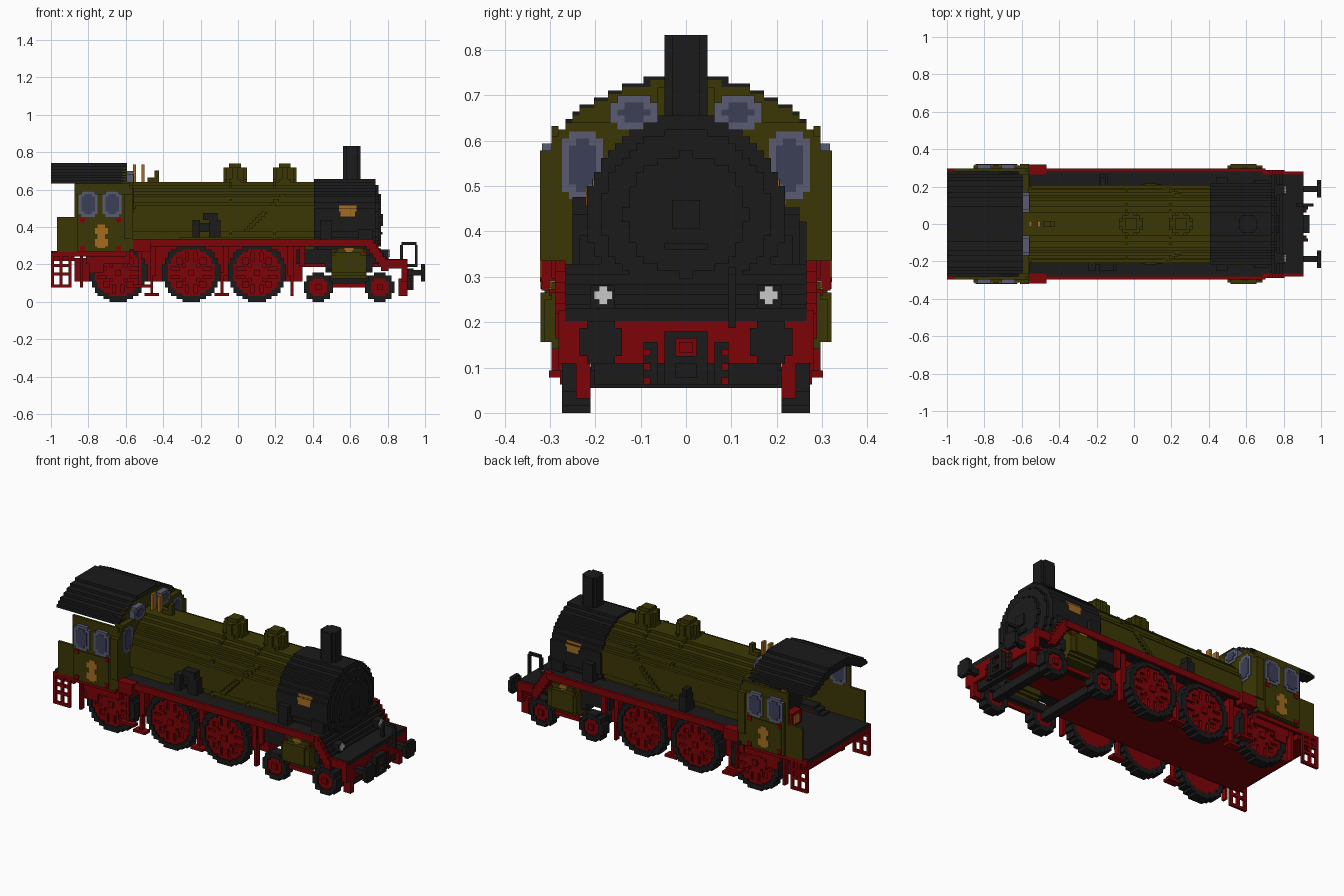
import bpy, bmesh, math

UNIT = 1 / 64  # one block; all measures below are in blocks

if "Cube" in bpy.data.objects:
    bpy.data.objects.remove(bpy.data.objects["Cube"])


def paint(name, red, green, blue):
    mat = bpy.data.materials.new(name)
    mat.use_nodes = True
    mat.diffuse_color = (red, green, blue, 1)
    mat.node_tree.nodes["Principled BSDF"].inputs["Base Color"].default_value = (red, green, blue, 1)
    return mat


olive = paint("olive green", .043, .039, .0015)
black = paint("soot black", .011, .011, .011)
red = paint("frame red", .2, .001, .002)
gold = paint("brass", .37, .15, .014)
frame_lilac = paint("window frame", .1, .105, .165)
glass = paint("window glass", .045, .05, .095)
white = paint("lamp white", .58, .58, .58)


def part(name, mat, boxes, mirror=False):
    """Object made of boxes given as x, y and z ranges; mirror repeats them across y."""
    bm = bmesh.new()
    for sign in ((1, -1) if mirror else (1,)):
        for x0, x1, y0, y1, z0, z1 in boxes:
            made = bmesh.ops.create_cube(bm, size=1)["verts"]
            for v in made:
                v.co.x = (x1 if v.co.x > 0 else x0) * UNIT
                v.co.y = (y1 if v.co.y > 0 else y0) * sign * UNIT
                v.co.z = (z1 if v.co.z > 0 else z0) * UNIT
    bmesh.ops.recalc_face_normals(bm, faces=bm.faces)
    mesh = bpy.data.meshes.new(name)
    bm.to_mesh(mesh)
    bm.free()
    mesh.materials.append(mat)
    obj = bpy.data.objects.new(name, mesh)
    bpy.context.collection.objects.link(obj)


def slab(axis, near, far, centre, reach, test):
    """Boxes filling every block row of a flat shape, extruded along an axis."""
    boxes = []
    for j in range(-reach, reach):
        start = None
        for i in range(-reach, reach + 1):
            inside = i < reach and test(i + .5, j + .5)
            if inside and start is None:
                start = i
            if not inside and start is not None:
                u = (centre[0] + start, centre[0] + i)
                w = (centre[1] + j, centre[1] + j + 1)
                depth = (near, far)
                boxes.append({"x": depth + u + w, "y": u + depth + w, "z": u + w + depth}[axis])
                start = None
    return boxes


def disc(axis, near, far, centre, radius, hole=0):
    return slab(axis, near, far, centre, math.ceil(radius), lambda u, w: hole <= math.hypot(u, w) < radius)


def spokes(count, radius):
    def test(u, w):
        d, step = math.hypot(u, w), 2 * math.pi / count
        off = (math.atan2(w, u) + step / 2) % step - step / 2
        return d < radius and (d < 2.5 or d > radius - 1.2 or abs(d * math.sin(off)) < .75)
    return test


# Boiler, smokebox and chimney
AXLE_Z = 28
part("boiler", olive, disc("x", -40, 26, (0, AXLE_Z), 13))
part("boiler_bands", olive, disc("x", -3, -2, (0, AXLE_Z), 13.4) + disc("x", 12, 13, (0, AXLE_Z), 13.4))
part("firebox_sides", olive, [(-38, -20, -12, 12, 18, 30)])
part("smokebox", black, disc("x", 26, 47, (0, AXLE_Z), 14))
part("smokebox_door", black, disc("x", 47, 48, (0, AXLE_Z), 12) + disc("x", 48, 49, (0, AXLE_Z), 8.6)
     + disc("x", 49, 49.6, (0, AXLE_Z), 2.3) + [(49, 49.5, -3, 3, 23, 24)])
part("smokebox_saddle", black, [(27, 47, -12, 12, 14, 22)])
part("chimney", black, disc("z", 40, 53.3, (39, 0), 3))
part("nameplates", gold, [(34.5, 40.5, 13, 14.1, 31, 32), (34.5, 40.5, 12, 13.2, 32, 33),
                          (35, 40, 13, 14.1, 29.3, 31)], True)

# Domes, whistles and fittings on the boiler
for name, x in (("rear_dome", -1), ("front_dome", 16)):
    part(name, olive, disc("z", 39, 42, (x, 0), 4.3) + disc("z", 42, 46, (x, 0), 3.8) + disc("z", 46, 47.4, (x, 0), 2.3))
part("whistles", gold, [(x, x + 1, -1, 1, 40, 47) for x in (-35.9, -33)])
part("safety_valve", olive, [(-31, -27, -1, 1, 40, 42.5), (-28.5, -27, -1, 1, 42, 45)])
part("right_air_pump", black, [(-10, -6, -16, -11, 22, 28), (-12, -7, -16, -11, 28, 30.5),
                               (-15.5, -13, -16, -11, 22, 28), (-14, -9, -14, -11, 24, 27)])
part("left_feed_pump", black, [(-12, -9, 12, 17, 21, 27), (-11.5, -9.5, 12, 16, 27, 29)])
part("boiler_pipes", olive, [(2 + i, 4 + i, 8, math.sqrt(13.9 ** 2 - (i - 3) ** 2), 24 + i, 25 + i) for i in range(13)]
     + [(-35, 26, 12.2, 13.3, 32, 33)], True)
part("smokebox_steps", black, [(28, 32, 12, 16, 21, 28), (41, 46, 12, 15, 21, 25)], True)

# Running boards, sloping front deck and main frame
part("running_board", black, [(-38, 46, -18, 18, 20, 21)])
part("running_board_edge", red, [(-38, 45, 18, 19, 19, 21.5), (-36, -30, 17, 20.4, 17.3, 21.5)], True)
part("front_deck", black, [(45 + i, 47 + i, -17, 17, 13, 21 - 1.4 * i) for i in range(5)]
     + [(50, 58, -17, 17, 13, 14.7)])
part("front_deck_edge", red, [(44 + i, 46.5 + i, 17, 18.5, 18 - 1.5 * i, 21.5 - 1.5 * i) for i in range(6)]
     + [(49, 58, 17, 18, 11.5, 14.5)], True)
part("main_frame", red, [(-56, 22, -13, 13, 7, 15), (-38, 22, -13, 13, 15, 20), (22, 57, -11, 11, 12, 14)])
part("frame_brackets", red, [(x, x + 2, 12, 16, 9, 20) for x in (-30, -5, 17)]
     + [(-52, -37, 16, 18, 13, 17), (-51, -46, 17.5, 18, 10, 13), (-54, -53, 16, 18, 5, 16)], True)
part("front_beam", red, [(56, 58, -18, 18, 7, 13)])
part("front_guard", black, [(55, 57, -13, 13, 4, 7)])

# Wheels: black tyre ring, red spoked centre over a red web
for label, x, radius, count in (("rear_driving", -41, 10, 12), ("middle_driving", -16, 10, 12),
                                ("front_driving", 6.5, 10, 12), ("rear_bogie", 27.5, 5, 8), ("front_bogie", 48.5, 5, 8)):
    rim = radius - 2
    spot = (x, radius)
    part(label + "_tyres", black, disc("y", 13.5, 17.5, spot, radius, rim), True)
    part(label + "_webs", red, disc("y", 13.6, 16, spot, rim), True)
    part(label + "_spokes", red, slab("y", 16, 17, spot, radius, spokes(count, rim)), True)
    part(label + "_axle", black, [(x - 1.5, x + 1.5, -14, 14, radius - 1.5, radius + 1.5)])
    part(label + "_hubs", red, disc("y", 16, 17.8, spot, 1.5), True)

# Brakes and hanging steps
part("brake_hangers", red, [(x, x + 1, 14, 16, 2, 10) for x in (-30, -6, 18)]
     + [(x - 2, x + 3, 14, 17, 2, 3) for x in (-30, -6)], True)
part("side_steps", red, [(-36, -30, 17, 19.3, 5, 6), (-34, -33, 17, 18, 6, 19),
                         (21, 23, 17, 18, 12, 20), (55, 58, 13.5, 15.5, 2, 8)], True)

# Cylinders and bogie
part("cylinders", olive, disc("x", 32, 44, (15, 13), 5.4), True)
part("cylinder_bulges", olive, [(33, 42, 15, 20.5, 10, 17)], True)
part("valve_chests", olive, [(34, 43, 12, 19, 15, 18.5)], True)
part("cylinder_covers", black, disc("x", 30, 32, (14, 13), 3.5) + disc("x", 44, 46, (14, 13), 3.5), True)
part("cylinder_plates", gold, [(37, 39, 18, 19.4, 17, 17.6), (36.5, 39.5, 18, 19.2, 17.6, 18.7)], True)
part("cylinder_valves", red, [(x, x + 1, 18, 19.3, 16.5, 17.5) for x in (33, 42.5)], True)
part("bogie_frame", black, [(24, 52, 12, 13.4, 6, 9), (20, 32, 12, 17, 13, 18)], True)
part("bogie_side_bars", red, [(32, 44, 15, 16, 5, 6.5)], True)

# Buffers, coupling, hoses and lamps at the front
part("buffers", black, disc("x", 62.6, 64, (12, 10), 3.5) + disc("x", 58, 63, (12, 10), 1.5), True)
part("coupling_hook", black, [(58, 60, -3, -1.5, 4, 11.5), (58, 60, 1.5, 3, 4, 11.5), (58, 60, -3, 3, 10.5, 11.5),
                              (58, 60, -3, 3, 4, 5), (58, 60, -3, 3, 7, 8)])
part("coupling_plate", red, [(58, 59, -1, 1, 8.5, 10)])
part("brake_hoses", black, [(58, 59, 4, 6, 4, 10)], True)
part("hose_ends", red, [(58, 59.5, 5, 6, z, z + 1) for z in (4, 6, 8)], True)
part("hand_rail", black, [(55.5, 56.5, 6, 7, 14, 19.5), (56, 61, 6, 7, 19.5, 20.5), (60.5, 61.5, 6, 7, 13, 19.5),
                          (58, 61.5, 6, 7, 12, 13)])
part("lamp_bodies", black, [(48, 51.5, 10, 13.5, 14, 18)], True)
part("lamps", white, [(51.5, 52, 10.4, 13, 16, 17.2), (51.5, 52, 11.1, 12.3, 15.3, 17.9)], True)


# Cab with arched front wall and roof
def arch(y):
    return 47.6 - 8 * (abs(y) / 19) ** 2.2


part("cab_front", olive, slab("x", -38, -36, (0, 24), 24,
                              lambda y, z: abs(y) < (20 if z < 13 else 19) and -6 < z < min(arch(y) - 24.6, 17)))
part("cab_gable", olive, slab("x", -39.5, -38, (0, 24), 24,
                              lambda y, z: abs(y) < 19 and 15 < z < arch(y) - 24.6))
part("cab_roof", black, slab("x", -64, -38, (0, 23.5), 24,
                             lambda y, z: abs(y) < 19 and max(arch(y) - 26.5, 16.7) < z < arch(y) - 23.5))
part("cab_sides", olive, [(-56, -37, 18, 19, 17, 40.5), (-55, -37, 19, 20, 17, 37), (-62, -56, 18, 19, 17, 29),
                          (-54, -40, 19, 20.3, 17.5, 28.5), (-39, -36, 19, 20.6, 21.5, 37)], True)
part("cab_floor", black, [(-64, -38, -18, 18, 16, 17.5)])
part("cab_sill", red, [(-64, -38, 18, 19, 15.5, 17)], True)
part("panel_corners", red, [(x, x + 1.6, 20, 20.5, z, z + 1.6) for x in (-54, -41.6) for z in (17.5, 27.2)], True)
part("cab_emblems", gold, [(-49, -44.5, 20, 20.6, 23.3, 25.3), (-48, -45.5, 20, 20.6, 22, 26.4),
                           (-49, -44.5, 20, 20.6, 19, 21.5), (-48, -45.5, 20, 20.6, 18.5, 22)], True)
part("backhead", black, disc("x", -42, -40, (0, 27), 10))
part("fire_door", red, [(-45, -42, -5, 1, 18, 23), (-44, -42, 4, 7, 27, 30)])
part("cab_gauges", gold, [(-45.5, -45, -3, 0, 19, 22), (-43, -42, 1, 3, 31, 33)])


# Windows with clipped corners, on the sides and through the front wall
def window_pair(name, mat, inset, skin):
    boxes = []
    for clip_across, clip_up in ((0, 1), (1, 0)):
        a, b = inset + clip_across, inset + clip_up
        boxes += [(x + a, x + 6.5 - a, 18 - skin, 20.1 + skin, 29 + b, 38 - b) for x in (-54.5, -46.3)]
        boxes += [(x0 - skin, x1 + skin, y0 + a, y1 - a, z0 + b, z1 - b)
                  for x0, x1, y0, y1, z0, z1 in ((-38, -36, 11.7, 17.5, 30.2, 39.7), (-39.5, -36, 4, 10.7, 40, 44.8))]
    part(name, mat, boxes, True)


window_pair("window_frames", frame_lilac, 0, .2)
window_pair("window_panes", glass, 1, .4)

# Rear ladders below the cab
part("rear_ladders", red, [(x, x + 1, 18, 19, 5, 16) for x in (-64, -61, -58)]
     + [(-64, -57, 18, 19, z, z + 1) for z in (5, 9, 12)], True)
part("rear_beam", red, [(-64, -56, -18, 18, 14, 16)])
